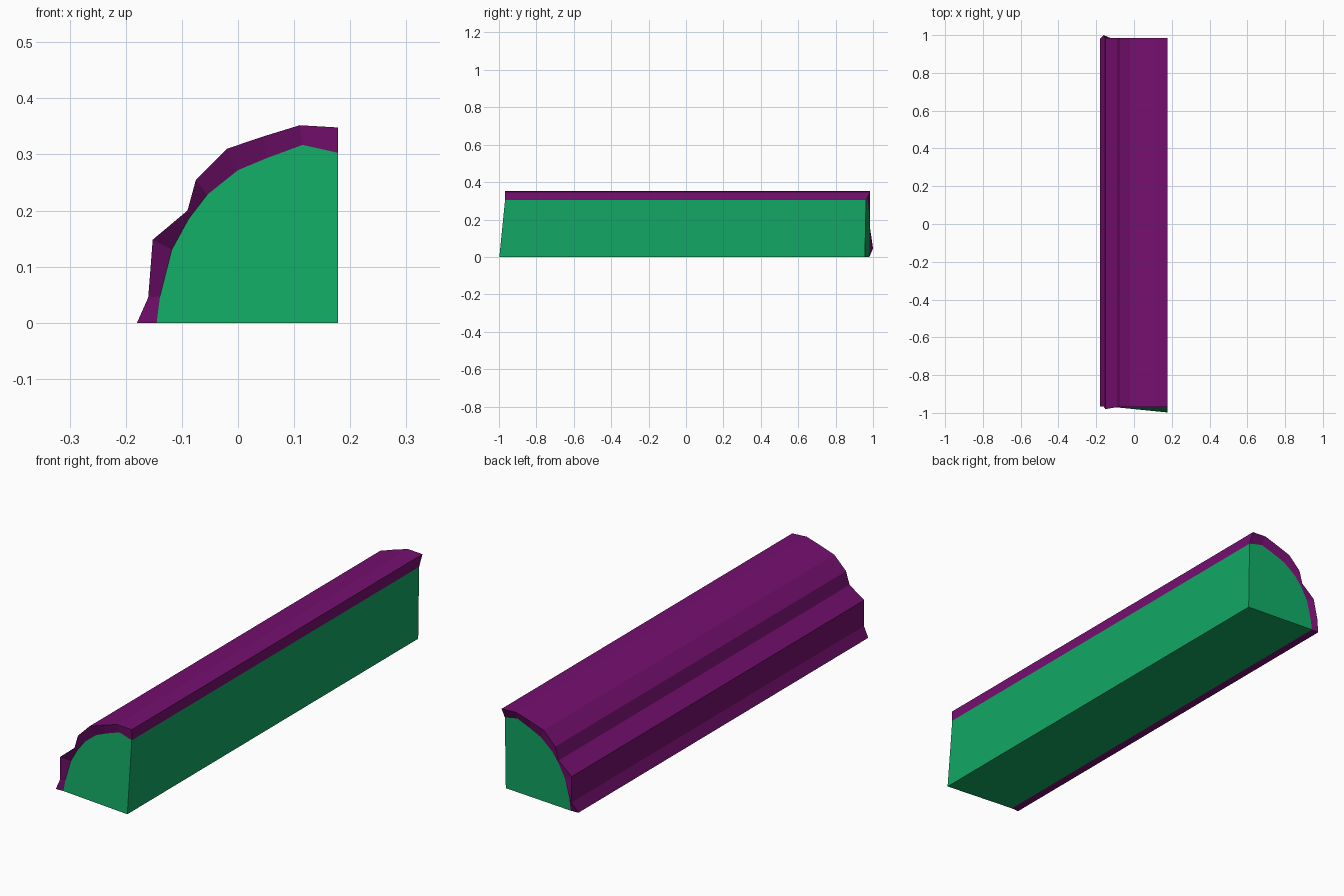
import bpy, bmesh

if "Cube" in bpy.data.objects:
    bpy.data.objects.remove(bpy.data.objects["Cube"])

# Matching cross-section points (x, z), from bottom left up to the top right
OUTER = [(-.18, 0), (-.16, .045), (-.152, .148), (-.09, .2), (-.075, .255),
         (-.02, .31), (.045, .332), (.11, .352), (.178, .348)]
INNER = [(-.145, 0), (-.139, .047), (-.118, .13), (-.088, .185), (-.055, .228),
         (0, .272), (.05, .293), (.115, .317), (.178, .303)]


def front_cut(x, z):
    return -.98 - .1 * x + .1 * z


def back_cut(x, z):
    return .97 - .077 * x + .02 * z


def material(name, color):
    m = bpy.data.materials.new(name)
    m.diffuse_color = (*color, 1)
    m.use_nodes = True
    m.node_tree.nodes["Principled BSDF"].inputs["Base Color"].default_value = m.diffuse_color
    return m


def make(name, bm, mat):
    bmesh.ops.recalc_face_normals(bm, faces=bm.faces)
    me = bpy.data.meshes.new(name)
    bm.to_mesh(me)
    bm.free()
    me.materials.append(mat)
    bpy.context.collection.objects.link(bpy.data.objects.new(name, me))


def loft(bm, rows):
    # join rows of points with quads, closing around the last row
    vs = [[bm.verts.new(p) for p in r] for r in rows]
    for i in range(len(vs)):
        a, b = vs[i], vs[(i + 1) % len(vs)]
        for j in range(len(a) - 1):
            bm.faces.new((a[j], a[j + 1], b[j + 1], b[j]))
    return vs


green = material("core green", (.006, .39, .125))
purple = material("bark purple", (.18, .005, .16))

# Wood core: quarter-round prism with slanted saw cuts
bm = bmesh.new()
profile = INNER + [(.178, 0)]
front = [bm.verts.new((x, front_cut(x, z), z)) for x, z in profile]
back = [bm.verts.new((x, back_cut(x, z), z)) for x, z in profile]
bm.faces.new(front)
bm.faces.new(back)
for i in range(len(profile)):
    j = (i + 1) % len(profile)
    bm.faces.new((front[i], front[j], back[j], back[i]))
make("wood_core", bm, green)

# Bark shell: ridged outside with uneven ends, meeting the core inside
fy = [-.967, -.967, -.98, -.97, -.968, -.968, -.968, -.968, -.968]
by = [.98, 1.0, .985, .985, .985, .985, .985, .985, .985]
bm = bmesh.new()
rows = loft(bm, [
    [(x, y, z) for (x, z), y in zip(OUTER, fy)],
    [(x, y, z) for (x, z), y in zip(OUTER, by)],
    [(x, back_cut(x, z), z) for x, z in INNER],
    [(x, front_cut(x, z), z) for x, z in INNER]])
for k in (0, -1):
    bm.faces.new([r[k] for r in rows])
make("bark", bm, purple)
